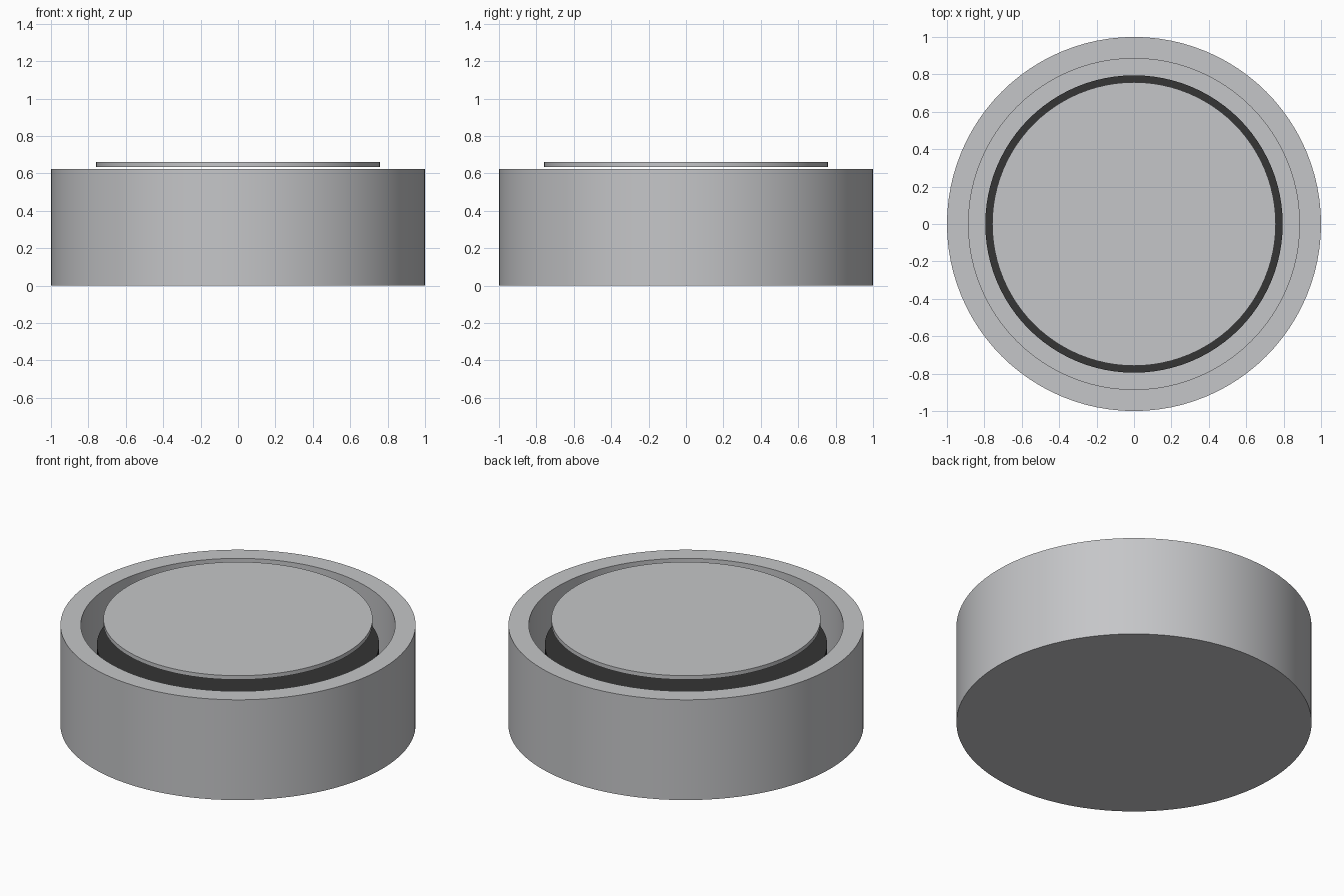
import bpy
import bmesh
from math import pi, radians
from mathutils import Matrix, Vector

SEGMENTS = 96

cube = bpy.data.objects.get("Cube")
if cube:
    bpy.data.objects.remove(cube, do_unlink=True)


def make_material(name, rgb):
    mat = bpy.data.materials.new(name)
    mat.use_nodes = True
    color = (*rgb, 1.0)
    mat.diffuse_color = color
    mat.node_tree.nodes["Principled BSDF"].inputs["Base Color"].default_value = color
    return mat


def lathe(name, profile, mat):
    """Spin a profile of (radius, z) points about the z axis."""
    bm = bmesh.new()
    verts = [bm.verts.new((r, 0, z)) for r, z in profile]
    edges = [bm.edges.new(pair) for pair in zip(verts, verts[1:])]
    bmesh.ops.spin(bm, geom=verts + edges, cent=(0, 0, 0), axis=(0, 0, 1),
                   angle=2 * pi, steps=SEGMENTS)
    bmesh.ops.remove_doubles(bm, verts=bm.verts, dist=1e-4)
    bmesh.ops.recalc_face_normals(bm, faces=bm.faces)
    mesh = bpy.data.meshes.new(name)
    bm.to_mesh(mesh)
    bm.free()
    mesh.materials.append(mat)
    obj = bpy.data.objects.new(name, mesh)
    bpy.context.collection.objects.link(obj)
    bpy.ops.object.select_all(action="DESELECT")
    obj.select_set(True)
    bpy.context.view_layer.objects.active = obj
    bpy.ops.object.shade_smooth_by_angle(angle=radians(30))
    return obj


def disc(name, radius, bottom, top, mat):
    return lathe(name, [(0, bottom), (radius, bottom), (radius, top), (0, top)], mat)


metal = make_material("light grey metal", (0.56, 0.565, 0.58))
black = make_material("black", (0.035, 0.035, 0.035))

# Open cup with a thick wall and floor
lathe("cup_body", [(0, 0), (1, 0), (1, 0.623), (0.885, 0.623),
                   (0.885, 0.115), (0, 0.115)], metal)

# Dark core recessed inside the cup
disc("inner_core", 0.795, 0.115, 0.5, black)

# Thin plate hovering over the core
disc("top_plate", 0.758, 0.635, 0.66, metal)
